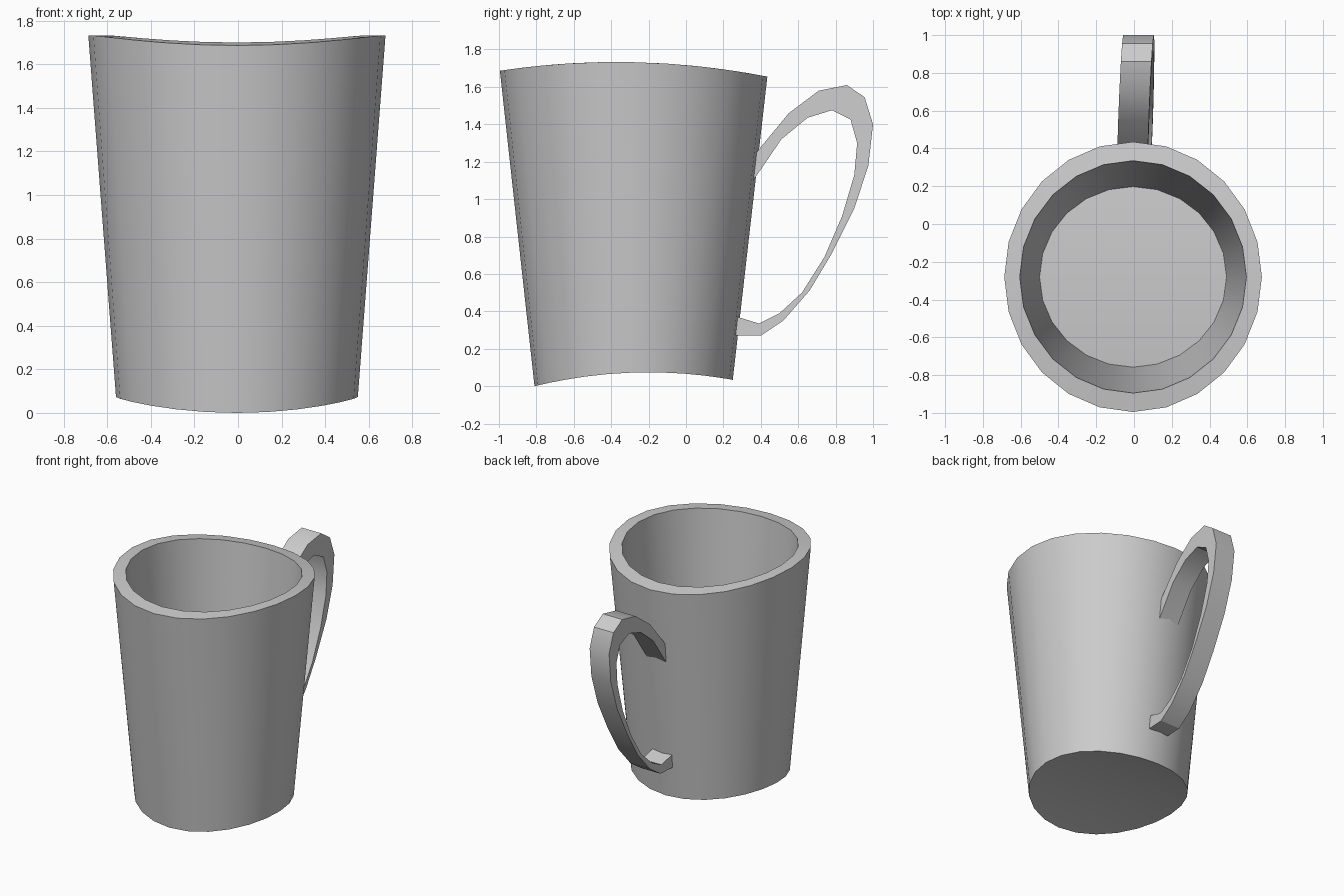
import bpy, bmesh, math

cube = bpy.data.objects.get("Cube")
if cube:
    bpy.data.objects.remove(cube, do_unlink=True)

# One plain grey ceramic
GREY = (0.6, 0.6, 0.6, 1.0)
ceramic = bpy.data.materials.new("grey_ceramic")
ceramic.use_nodes = True
ceramic.diffuse_color = GREY
ceramic.node_tree.nodes["Principled BSDF"].inputs["Base Color"].default_value = GREY

SIDES = 24
CENTRE_X, CENTRE_Y = -0.005, -0.28


def finish(bm, name):
    bmesh.ops.recalc_face_normals(bm, faces=bm.faces)
    mesh = bpy.data.meshes.new(name)
    bm.to_mesh(mesh)
    bm.free()
    mesh.materials.append(ceramic)
    obj = bpy.data.objects.new(name, mesh)
    bpy.context.collection.objects.link(obj)
    bpy.ops.object.select_all(action="DESELECT")
    obj.select_set(True)
    bpy.context.view_layer.objects.active = obj
    bpy.ops.object.shade_smooth_by_angle(angle=math.radians(30))
    return obj


def ring(bm, rx, ry, peak, sag, tilt):
    """Oval ring that droops towards the front and the back."""
    verts = []
    for i in range(SIDES):
        a = math.tau * i / SIDES
        x, y = rx * math.cos(a), ry * math.sin(a)
        z = peak - sag * y * y + tilt * y
        verts.append(bm.verts.new((CENTRE_X + x, CENTRE_Y + y, z)))
    return verts


# Cup body: underside, outer wall, rim, inner wall and floor
bm = bmesh.new()
rings = [
    ring(bm, 0.555, 0.53, 0.073, 0.2, 0.032),
    ring(bm, 0.682, 0.715, 1.732, 0.12, -0.022),
    ring(bm, 0.6, 0.615, 1.732, 0.12, -0.022),
    ring(bm, 0.495, 0.478, 0.27, 0.1, 0.0),
]
for low, high in zip(rings, rings[1:]):
    for i in range(SIDES):
        j = (i + 1) % SIDES
        bm.faces.new((low[i], low[j], high[j], high[i]))


def cap(loop):
    # Strips across the oval follow its front-to-back bend
    quarter = SIDES // 4
    for k in range(SIDES // 2):
        pts = [loop[(quarter + k) % SIDES], loop[(quarter + k + 1) % SIDES],
               loop[(quarter - k - 1) % SIDES], loop[(quarter - k) % SIDES]]
        bm.faces.new(list(dict.fromkeys(pts)))


cap(rings[0])
cap(rings[-1])
finish(bm, "cup_body")

# Handle: outer and inner outlines (y, z), swept across its width
outer = [(0.36, 1.23), (0.55, 1.46), (0.71, 1.58), (0.86, 1.61), (0.955, 1.545),
         (1.0, 1.4), (0.975, 1.18), (0.9, 0.95), (0.78, 0.71), (0.66, 0.51),
         (0.52, 0.35), (0.4, 0.27), (0.25, 0.27)]
inner = [(0.36, 1.1), (0.51, 1.32), (0.65, 1.435), (0.78, 1.475), (0.88, 1.425),
         (0.915, 1.3), (0.9, 1.13), (0.835, 0.91), (0.74, 0.69), (0.62, 0.5),
         (0.5, 0.39), (0.39, 0.335), (0.26, 0.375)]
HALF_WIDTH = 0.081

bm = bmesh.new()


def handle_vert(point, side):
    y, z = point
    lean = -0.012 + 0.055 * (y - 0.43) + 0.02 * (1.6 - z)
    return bm.verts.new((lean + side * HALF_WIDTH, y, z))


sections = [[handle_vert(o, -1), handle_vert(o, 1), handle_vert(n, 1), handle_vert(n, -1)]
            for o, n in zip(outer, inner)]
for a, b in zip(sections, sections[1:]):
    for i in range(4):
        j = (i + 1) % 4
        bm.faces.new((a[i], a[j], b[j], b[i]))
bm.faces.new(sections[0])
bm.faces.new(sections[-1])
finish(bm, "handle")
